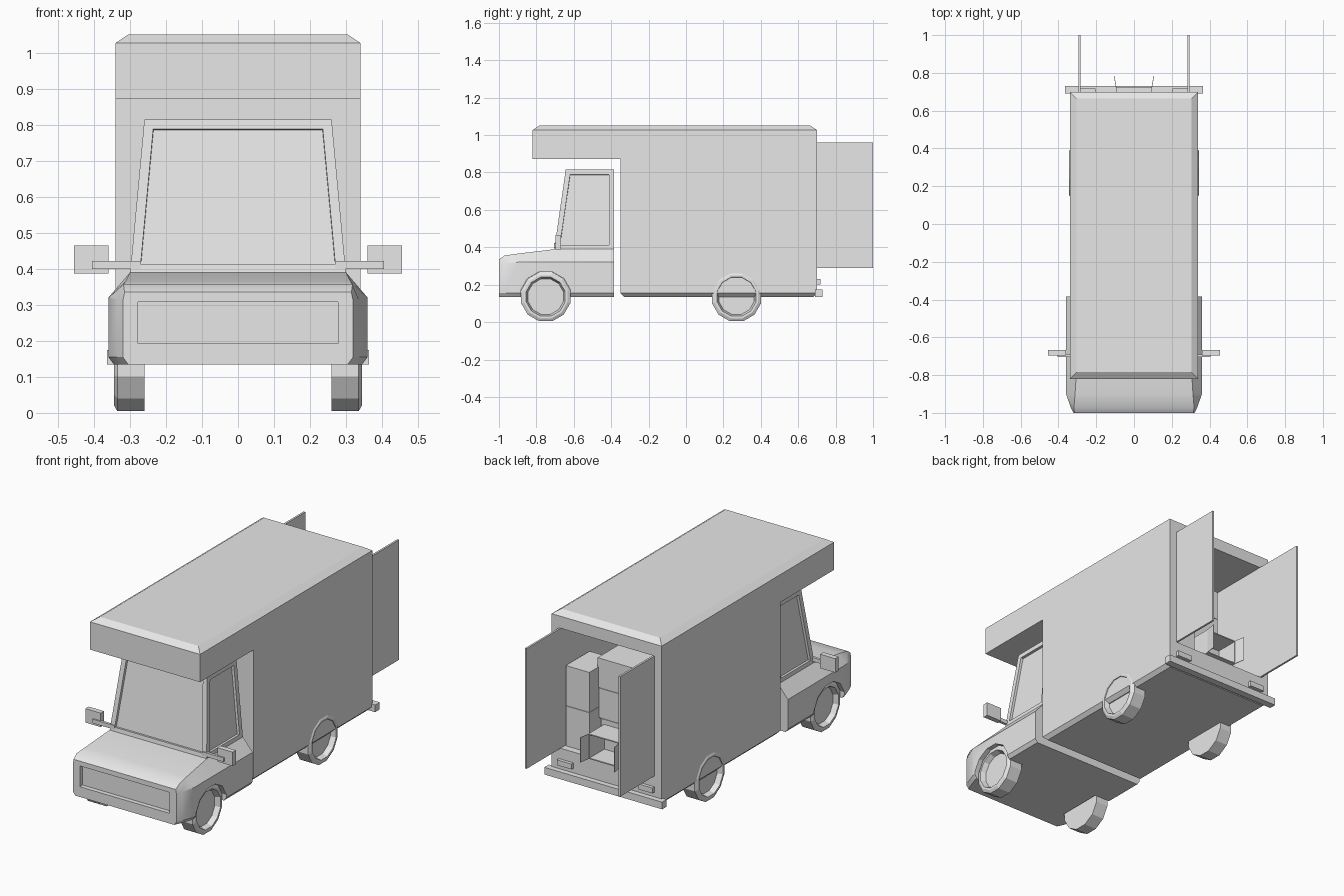
import bpy, bmesh, math
from mathutils import Matrix, Vector

if "Cube" in bpy.data.objects:
    bpy.data.objects.remove(bpy.data.objects["Cube"])

grey = bpy.data.materials.new("plain_grey")
grey.diffuse_color = (0.8, 0.8, 0.8, 1)
grey.use_nodes = True
grey.node_tree.nodes["Principled BSDF"].inputs["Base Color"].default_value = grey.diffuse_color


def finish(name, bm):
    bmesh.ops.recalc_face_normals(bm, faces=bm.faces[:])
    me = bpy.data.meshes.new(name)
    bm.to_mesh(me)
    bm.free()
    me.materials.append(grey)
    ob = bpy.data.objects.new(name, me)
    bpy.context.collection.objects.link(ob)
    return ob


def box(name, x, y, z, turn=0):
    bm = bmesh.new()
    bmesh.ops.create_cube(bm, size=1)
    size = Matrix.Diagonal((x[1] - x[0], y[1] - y[0], z[1] - z[0], 1))
    mid = Vector(((x[0] + x[1]) / 2, (y[0] + y[1]) / 2, (z[0] + z[1]) / 2))
    bm.transform(Matrix.Translation(mid) @ Matrix.Rotation(turn, 4, 'Z') @ size)
    return finish(name, bm)


def loft(bm, rings, caps=True):
    vs = [[bm.verts.new(p) for p in r] for r in rings]
    n = len(rings[0])
    for a, b in zip(vs, vs[1:]):
        for i in range(n):
            j = (i + 1) % n
            bm.faces.new((a[i], a[j], b[j], b[i]))
    if caps:
        bm.faces.new(vs[0])
        bm.faces.new(vs[-1])
    bmesh.ops.recalc_face_normals(bm, faces=bm.faces[:])


def circle_ring(x, y, z, r, n=12):
    return [(x, y + r * math.cos(math.tau * (i + .5) / n),
             z + r * math.sin(math.tau * (i + .5) / n)) for i in range(n)]


def cut(ob, cutter):
    cutter.hide_render = True
    mod = ob.modifiers.new("cut", 'BOOLEAN')
    mod.operation = 'DIFFERENCE'
    mod.solver = 'EXACT'
    mod.object = cutter
    deps = bpy.context.evaluated_depsgraph_get()
    me = bpy.data.meshes.new_from_object(ob.evaluated_get(deps))
    ob.modifiers.clear()
    ob.data = me
    bpy.data.objects.remove(cutter)


# Cargo body: side profile with overhang, chamfered roof and floor edges
profile = [(-.35, .155), (.70, .155), (.70, 1.027), (-.82, 1.027), (-.82, .872), (-.35, .872)]
bm = bmesh.new()
loft(bm, [[(x, y, z) for y, z in profile] for x in (-.34, .34)])
bm.normal_update()
for direction, thick, depth in ((1, .036, .024), (-1, .02, .02)):
    z = 1.027 if direction > 0 else .155
    faces = [f for f in bm.faces if f.normal.z * direction > .9
             and abs(f.calc_center_median().z - z) < .01]
    bmesh.ops.inset_region(bm, faces=faces, thickness=thick, use_even_offset=True)
    bmesh.ops.translate(bm, verts=faces[0].verts[:], vec=(0, 0, depth * direction))
cargo = finish("cargo_body", bm)
cut(cargo, box("cargo_cutter", (-.285, .285), (-.3, .8), (.29, .96)))

# Lower cab: sections from nose to rear
bm = bmesh.new()
rings = []
for y, w, wt, zs, zt in ((-1, .32, .315, .31, .335), (-.97, .335, .318, .315, .356),
                         (-.9, .36, .312, .32, .366), (-.7, .36, .30, .32, .39),
                         (-.385, .36, .30, .32, .39)):
    half = [(w - .015, .135), (w, .155), (w, zs), (wt, zt)]
    rings.append([(x, y, z) for x, z in half] + [(-x, y, z) for x, z in reversed(half)])
loft(bm, rings)
cab = finish("lower_cab", bm)
cut(cab, box("grille_cutter", (-.277, .277), (-1.1, -.975), (.192, .308)))
for s in (-1, 1):
    bm = bmesh.new()
    loft(bm, [circle_ring(s * x, -.75, .135, .138) for x in (.25, .42)])
    cut(cab, finish("arch_cutter", bm))
bpy.context.view_layer.objects.active = cab
cab.select_set(True)
bpy.ops.object.shade_smooth_by_angle(angle=math.radians(28))
cab.select_set(False)

# Upper cab with recessed windscreen and side windows
bm = bmesh.new()
loft(bm, [[(-w, f, z), (w, f, z), (w, -.385, z), (-w, -.385, z)]
          for w, f, z in ((.30, -.705, .385), (.26, -.643, .815))])
bm.normal_update()
windows = [f for f in bm.faces if f.normal.y < -.5 or abs(f.normal.x) > .5]
bmesh.ops.inset_individual(bm, faces=windows, thickness=.027, use_even_offset=True)
bmesh.ops.inset_individual(bm, faces=windows, thickness=.001, depth=-.014)
finish("upper_cab", bm)

# Wheels with recessed hubs
for s in (-1, 1):
    for y, name in ((-.75, "front_wheel"), (.27, "rear_wheel")):
        bm = bmesh.new()
        loft(bm, [circle_ring(s * x, y, .136, r) for x, r in
                  ((.26, .136), (.335, .136), (.344, .12), (.344, .108), (.315, .098))])
        finish(name, bm)

# Mirrors, open rear doors, tail lights
for s in (-1, 1):
    def sx(a, b):
        return sorted((s * a, s * b))
    box("mirror_arm", sx(.27, .405), (-.705, -.69), (.40, .422))
    box("mirror", sx(.36, .455), (-.697, -.668), (.387, .465))
    box("rear_door", sx(.284, .295), (.69, 1), (.29, .96))
    box("tail_light", sx(.205, .295), (.69, .718), (.2, .23))
    # Open carton flaps
    box("carton_flap", sx(.098, .101), (.72, .783), (.291, .43), -s * .16)

box("rear_bumper", (-.364, .364), (.69, .73), (.134, .174))

# Stacked cargo boxes
for i in range(3):
    box("middle_carton", (-.09, .12 + .01 * i), (.37, .58), (.29 + .167 * i, .455 + .167 * i))
for i in range(2):
    box("side_carton", (.135, .28), (.45, .66), (.29 + .225 * i, .513 + .225 * i))

# Open carton lying on the floor
open_carton = box("open_carton", (-.096, .096), (.585, .722), (.29, .43))
cut(open_carton, box("carton_cutter", (-.09, .09), (.592, .8), (.296, .424)))
